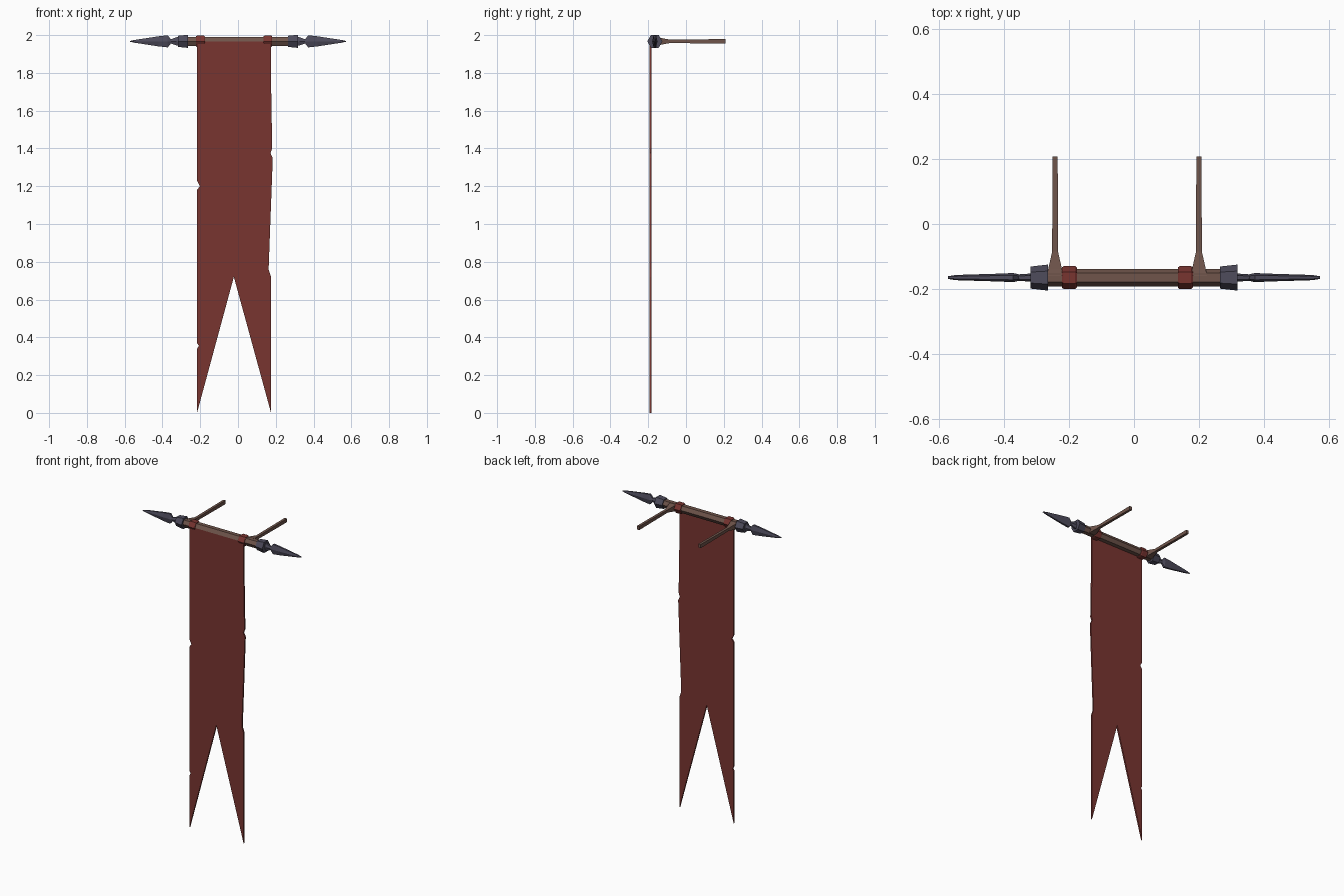
import bpy, bmesh
from math import sin, cos, pi
from mathutils import Vector

if "Cube" in bpy.data.objects:
    bpy.data.objects.remove(bpy.data.objects["Cube"])

Y0, Z0 = -0.165, 1.967   # axis of the crossbar


def material(name, rgb):
    m = bpy.data.materials.new(name)
    m.diffuse_color = (*rgb, 1)
    m.use_nodes = True
    m.node_tree.nodes["Principled BSDF"].inputs["Base Color"].default_value = m.diffuse_color
    return m


RED = material("red_cloth", (0.19, 0.035, 0.03))
WOOD = material("brown_wood", (0.16, 0.09, 0.07))
IRON = material("dark_iron", (0.075, 0.07, 0.105))


def finish(name, bm, mat):
    bmesh.ops.recalc_face_normals(bm, faces=bm.faces)
    me = bpy.data.meshes.new(name)
    bm.to_mesh(me)
    bm.free()
    me.materials.append(mat)
    ob = bpy.data.objects.new(name, me)
    bpy.context.collection.objects.link(ob)
    return ob


def loft(name, rings, mat):
    """Skin a list of point rings and cap both ends."""
    bm = bmesh.new()
    vs = [[bm.verts.new(p) for p in r] for r in rings]
    n = len(vs[0])
    for a, b in zip(vs, vs[1:]):
        for i in range(n):
            j = (i + 1) % n
            bm.faces.new((a[i], a[j], b[j], b[i]))
    bm.faces.new(vs[0])
    bm.faces.new(vs[-1])
    return finish(name, bm, mat)


def hex_ring(x, ry, rz):
    return [Vector((x, Y0 + ry * cos(i * pi / 3), Z0 + rz * sin(i * pi / 3)))
            for i in range(6)]


def turned(name, profile, mat):
    return loft(name, [hex_ring(*p) for p in profile], mat)


# wooden crossbar
turned("crossbar", [(-0.28, 0.027, 0.027), (0.28, 0.027, 0.027)], WOOD)

# iron collars and spear-point finials
for side, s in (("left", -1), ("right", 1)):
    inner, outer = (0.034, 0.04) if s > 0 else (0.04, 0.034)
    turned(side + "_collar", [(s * 0.265, inner, inner), (s * 0.318, outer, outer)], IRON)
    turned(side + "_finial", [(s * x, ry, rz) for x, ry, rz in (
        (0.31, 0.012, 0.028), (0.325, 0.012, 0.025), (0.355, 0.01, 0.013),
        (0.372, 0.014, 0.037), (0.42, 0.012, 0.031), (0.55, 0.008, 0.008),
        (0.573, 0.004, 0.002))], IRON)

# cloth loops round the bar
for side, x in (("left", -0.199), ("right", 0.158)):
    turned(side + "_loop", [(x + d, r, r) for d, r in (
        (-0.023, 0.031), (-0.018, 0.035), (0.018, 0.035), (0.023, 0.031))], RED)

# wall brackets, flared where they meet the bar
for side, x in (("left", -0.243), ("right", 0.2)):
    loft(side + "_bracket", [[
        Vector((x - w, y, Z0 - h)), Vector((x + w, y, Z0 - h)),
        Vector((x + w, y, Z0 + h)), Vector((x - w, y, Z0 + h))]
        for y, w, h in ((-0.16, 0.025, 0.024), (-0.138, 0.021, 0.019),
                        (-0.085, 0.009, 0.009), (0.208, 0.008, 0.012))], WOOD)

# torn swallowtail banner
outline = [(0.175, 1.967), (0.175, 1.75), (0.181, 1.4), (0.172, 1.375),
           (0.184, 1.35), (0.162, 0.76), (0.175, 0.72), (0.175, 0.0),
           (-0.022, 0.72), (-0.217, 0.0), (-0.217, 0.34), (-0.207, 0.355),
           (-0.217, 0.37), (-0.217, 1.18), (-0.202, 1.2), (-0.217, 1.23),
           (-0.217, 1.967)]
bm = bmesh.new()
face = bm.faces.new([bm.verts.new((x, -0.192, z)) for x, z in outline])
out = bmesh.ops.extrude_face_region(bm, geom=[face])
bmesh.ops.translate(bm, vec=(0, 0.01, 0),
                    verts=[v for v in out["geom"] if isinstance(v, bmesh.types.BMVert)])
bmesh.ops.triangulate(bm, faces=[f for f in bm.faces if len(f.verts) > 4])
finish("banner", bm, RED)
